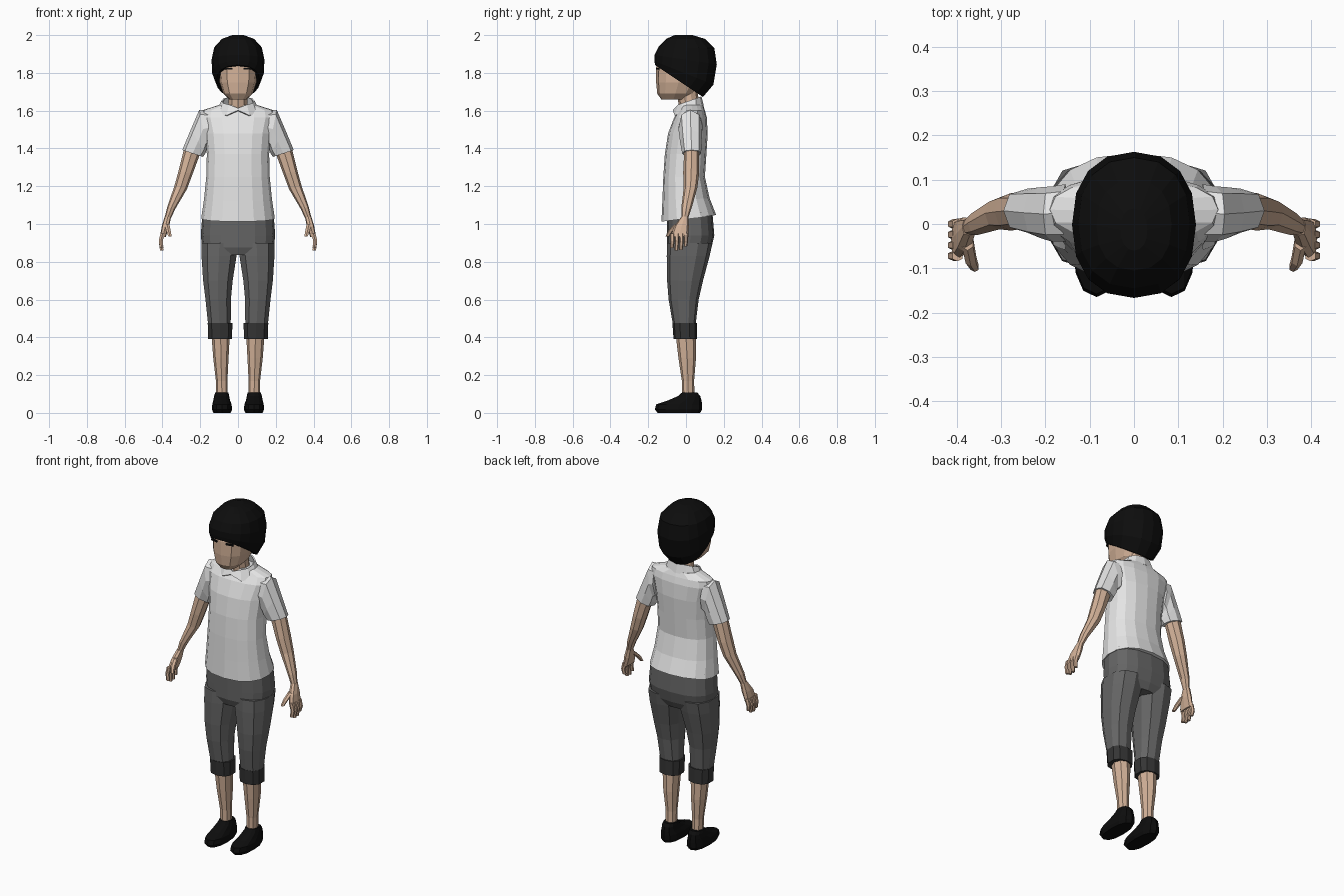
import bpy, bmesh, math
from mathutils import Matrix


def material(name, r, g, b):
    m = bpy.data.materials.new(name)
    m.diffuse_color = (r, g, b, 1)
    return m


SKIN = material("skin", 0.66, 0.45, 0.32)
WHITE = material("white cloth", 0.78, 0.78, 0.78)
GREY = material("grey cloth", 0.13, 0.13, 0.13)
DARK = material("dark cuff", 0.035, 0.035, 0.035)
BLACK = material("black", 0.004, 0.004, 0.004)


def flat(x0, x1, z, y0, y1, tilt=0):
    return (x0, z, x1, z, y0, y1, tilt)


def sym(w, z, y0, y1, tilt=0):
    return (-w, z, w, z, y0, y1, tilt)


def section(ring, n, e):
    """Superellipse between two x-z end points; tilt slopes it along y."""
    xa, za, xb, zb, y0, y1 = ring[:6]
    tilt = ring[6] if len(ring) > 6 else 0
    pts = []
    for i in range(n):
        a = 2 * math.pi * i / n - math.pi / 2
        c, s = math.cos(a), math.sin(a)
        u = math.copysign(abs(c) ** (2 / e), c) if abs(c) > 1e-6 else 0
        v = math.copysign(abs(s) ** (2 / e), s) if abs(s) > 1e-6 else 0
        dy = v * (y1 - y0) / 2
        pts.append(((xa + xb) / 2 + u * (xb - xa) / 2, (y0 + y1) / 2 + dy,
                    (za + zb) / 2 + u * (zb - za) / 2 + tilt * dy))
    return pts


def finish(name, bm, mat, mirror):
    bmesh.ops.recalc_face_normals(bm, faces=bm.faces)
    me = bpy.data.meshes.new(name)
    bm.to_mesh(me)
    bm.free()
    me.materials.append(mat)
    ob = bpy.data.objects.new(name, me)
    bpy.context.collection.objects.link(ob)
    if mirror:
        mod = ob.modifiers.new("mirror", 'MIRROR')
        mod.use_clip = False
        mod.use_mirror_merge = False
    return ob


def loft(name, rings, mat, n=8, e=2.0, mirror=False, caps=True):
    bm = bmesh.new()
    loops = [[bm.verts.new(p) for p in section(r, n, e)] for r in rings]
    for a, b in zip(loops, loops[1:]):
        for i in range(n):
            j = (i + 1) % n
            bm.faces.new((a[i], a[j], b[j], b[i]))
    if caps:
        bm.faces.new(loops[0])
        bm.faces.new(loops[-1])
    return finish(name, bm, mat, mirror)


# Head and neck
loft("head", [sym(.045, 1.658, -.13, -.005), sym(.078, 1.69, -.152, .04),
              sym(.098, 1.75, -.158, .08), sym(.105, 1.83, -.158, .10),
              sym(.10, 1.90, -.14, .10)], SKIN, 12, 2.5)
loft("neck", [sym(.055, 1.57, -.03, .08), sym(.05, 1.71, -.05, .06)], SKIN, 10)

# Closed eyes: thin dark plates laid on the face
bm = bmesh.new()
bmesh.ops.create_cube(bm, size=1, matrix=Matrix.Translation((.05, -.149, 1.822))
                      @ Matrix.Rotation(math.radians(12), 4, 'Z')
                      @ Matrix.Diagonal((.042, .009, .01, 1)))
finish("eye", bm, BLACK, True)

# Bowl haircut, its lower edge sloping down to the nape
loft("hair", [sym(.115, 1.757, -.164, .09, -.667), sym(.137, 1.80, -.167, .145, -.4),
              sym(.14, 1.87, -.167, .163, -.15), sym(.126, 1.935, -.145, .15, -.03),
              sym(.085, 1.98, -.105, .10), sym(.03, 2.0, -.06, .035)], BLACK, 16, 2.3)

# Shirt body, sleeves and collar
loft("shirt", [sym(.195, 1.03, -.13, .16, .12), sym(.18, 1.13, -.125, .125, .05),
               sym(.168, 1.25, -.12, .10), sym(.165, 1.37, -.112, .108),
               sym(.175, 1.48, -.095, .115), sym(.198, 1.565, -.062, .11),
               sym(.19, 1.602, -.035, .10), sym(.10, 1.63, -.03, .09)], WHITE, 16, 2.3)
loft("sleeve", [(.16, 1.60, .15, 1.42, -.04, .09), (.205, 1.605, .165, 1.40, -.04, .085),
                (.25, 1.50, .172, 1.375, -.032, .083),
                (.295, 1.392, .185, 1.355, -.02, .08)], WHITE, 8, 2.4, True)
collar = loft("collar", [sym(.115, 1.597, -.07, .095, .3), sym(.088, 1.652, -.05, .082, .35)],
              WHITE, 12, 2.2, caps=False)
collar.data.vertices[0].co.z += .03
collar.data.vertices[12].co.z -= .015
collar.modifiers.new("thickness", 'SOLIDIFY').thickness = .008

# Arms and palms
loft("arm", [(.25, 1.48, .18, 1.45, 0, .07), (.288, 1.39, .205, 1.36, -.01, .07),
             (.315, 1.28, .24, 1.265, -.015, .07), (.337, 1.20, .27, 1.185, -.012, .06),
             (.375, 1.09, .332, 1.08, -.025, .03), (.388, 1.035, .355, 1.03, -.025, .012)],
     SKIN, 8, 2.2, True)
loft("palm", [(.388, 1.04, .355, 1.035, -.026, .013), (.403, .99, .365, .985, -.062, .015),
              (.413, .935, .383, .93, -.082, .012)], SKIN, 8, 2.8, True)

# Fingers: y position and tip height
for y, tip in ((-.072, .872), (-.048, .86), (-.024, .862), (.0, .88)):
    loft("finger", [flat(.386, .412, .95, y - .012, y + .012),
                    flat(.397, .421, .91, y - .011, y + .011),
                    flat(.394, .414, tip, y - .012, y + .006)], SKIN, 6, 2.4, True)
loft("thumb", [flat(.362, .39, 1.0, -.06, -.02), flat(.355, .382, .965, -.095, -.065),
               flat(.35, .37, .935, -.108, -.088)], SKIN, 6, 2.4, True)

# Cropped trousers: hips, legs and turned-up cuffs
loft("trouser_hips", [sym(.12, .835, -.085, .115), sym(.19, .875, -.10, .135),
                      sym(.197, .94, -.10, .15), sym(.188, 1.06, -.10, .14)], GREY, 16, 2.5)
loft("trouser_leg", [flat(.0, .197, .90, -.10, .14), flat(.004, .197, .83, -.102, .125),
                     flat(.025, .188, .70, -.10, .09), flat(.035, .175, .60, -.092, .067),
                     flat(.036, .16, .46, -.068, .05)], GREY, 10, 2.4, True)
loft("trouser_cuff", [flat(.029, .161, .39, -.066, .058), flat(.027, .163, .475, -.072, .057)],
     DARK, 10, 2.5, True)

# Lower legs and shoes
loft("shin", [flat(.043, .141, .42, -.055, .052), flat(.05, .131, .29, -.04, .053),
              flat(.056, .117, .17, -.022, .043), flat(.056, .115, .09, -.02, .045)],
     SKIN, 8, 2.2, True)
loft("shoe", [flat(.04, .13, 0, -.15, .075), flat(.031, .138, .018, -.165, .085),
              flat(.034, .136, .045, -.158, .085), flat(.042, .131, .066, -.095, .082),
              flat(.047, .126, .09, -.04, .075), flat(.05, .121, .107, -.022, .06)],
     BLACK, 12, 2.4, True)
